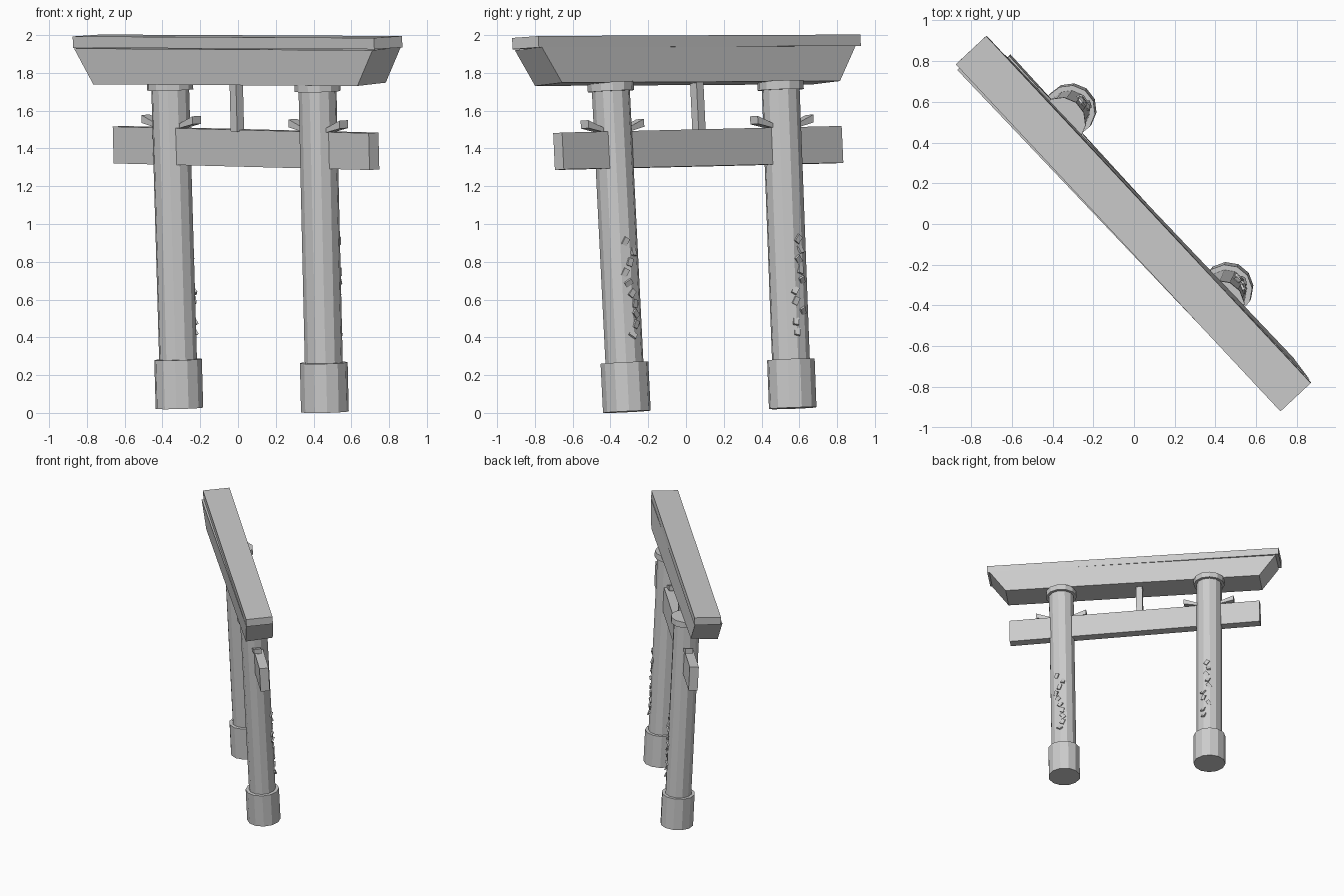
import bpy, bmesh, random
from math import radians, cos, sin
from mathutils import Vector, Matrix

if "Cube" in bpy.data.objects:
    bpy.data.objects.remove(bpy.data.objects["Cube"])

random.seed(4)
GATE_UP = Vector((-0.027, -0.044, 1))   # the whole gate leans slightly
ROOF_UP = Vector((-0.06, -0.06, 1))


def finish(name, bm):
    bmesh.ops.recalc_face_normals(bm, faces=bm.faces)
    me = bpy.data.meshes.new(name)
    bm.to_mesh(me)
    bm.free()
    ob = bpy.data.objects.new(name, me)
    bpy.context.collection.objects.link(ob)
    return ob


def frame(origin, along, up):
    """Axes: u along the beam, v through the gate, w up."""
    u = along.normalized()
    v = up.cross(u).normalized()
    w = u.cross(v)
    m = Matrix((u, v, w)).transposed().to_4x4()
    m.translation = origin
    return m


def prism(name, profile, depth, m):
    """Extrude a (u, w) profile through the gate thickness."""
    bm = bmesh.new()
    f = bm.faces.new([bm.verts.new((u, -depth / 2, w)) for u, w in profile])
    ext = bmesh.ops.extrude_face_region(bm, geom=[f])
    verts = [e for e in ext["geom"] if isinstance(e, bmesh.types.BMVert)]
    bmesh.ops.translate(bm, verts=verts, vec=(0, depth, 0))
    bm.transform(m)
    return finish(name, bm)


def beam(name, a, b, height, depth, up, flare=0.0):
    """Beam between two end centres; flare lengthens the top and shortens the bottom."""
    a, b = Vector(a), Vector(b)
    l, h = (b - a).length / 2, height / 2
    prof = [(-l + flare, -h), (l - flare, -h), (l + flare, h), (-l - flare, h)]
    prism(name, prof, depth, frame((a + b) / 2, b - a, up))


def drum(name, a, b, radius):
    """Twelve-sided cylinder between two points."""
    bm = bmesh.new()
    bmesh.ops.create_cone(bm, cap_ends=True, segments=12, radius1=radius,
                          radius2=radius, depth=(b - a).length)
    rot = (b - a).to_track_quat('Z', 'Y').to_matrix().to_4x4()
    bm.transform(Matrix.Translation((a + b) / 2) @ rot)
    finish(name, bm)


# Roof beam, its cover board and the lower tie beam
beam("roof_beam", (-0.742, 0.786, 1.843), (0.747, -0.781, 1.834), 0.19, 0.208, ROOF_UP, 0.066)
beam("roof_board", (-0.80, 0.855, 1.968), (0.795, -0.85, 1.96), 0.06, 0.204, GATE_UP)
NUKI_A, NUKI_B = Vector((-0.635, 0.805, 1.42)), Vector((0.72, -0.675, 1.385))
beam("tie_beam", NUKI_A, NUKI_B, 0.195, 0.07, GATE_UP)

# Short centre strut between the beams
strut = frame(Vector((-0.003, 0.069, 1.49)), NUKI_B - NUKI_A, GATE_UP)
prism("centre_strut", [(-0.025, 0), (0.025, 0), (0.025, 0.27), (-0.025, 0.27)], 0.05, strut)

posts = {"left": (Vector((-0.31, 0.565, 0.025)), Vector((-0.36, 0.50, 1.757))),
         "right": (Vector((0.46, -0.313, 0.006)), Vector((0.42, -0.40, 1.75)))}
for side, (foot, top) in posts.items():
    # Post with base sleeve and cap ring
    drum(side + "_post", foot.lerp(top, 0.05), top, 0.101)
    drum(side + "_base", foot, foot.lerp(top, 0.149), 0.127)
    drum(side + "_cap", foot.lerp(top, 0.973), top, 0.123)

    # Wedges on the tie beam, thick end outward
    tie_top = foot.lerp(top, 0.855)
    tie_top.z = 1.513 if side == "left" else 1.49
    m = frame(tie_top, NUKI_B - NUKI_A, GATE_UP)
    for s in (-1, 1):
        prof = [(s * 0.06, -0.01), (s * 0.20, 0.02), (s * 0.20, 0.062), (s * 0.06, 0.008)]
        prism(side + "_wedge", prof, 0.06, m)

    # Flakes peeling off the weathered face of the post
    bm = bmesh.new()
    for i in range(10):
        t = (0.41 + 0.055 * i) / 1.75
        ang = radians(random.uniform(15, 50))
        p = foot.lerp(top, t) + 0.102 * Vector((cos(ang), sin(ang), 0))
        m = (Matrix.Translation(p) @ Matrix.Rotation(ang, 4, 'Z')
             @ Matrix.Rotation(random.uniform(-0.6, 0.6), 4, 'Y')
             @ Matrix.Rotation(random.uniform(-1, 1), 4, 'X')
             @ Matrix.Diagonal((0.012, 0.03, 0.042, 1)))
        bmesh.ops.create_cube(bm, size=1, matrix=m)
    finish(side + "_flakes", bm)
